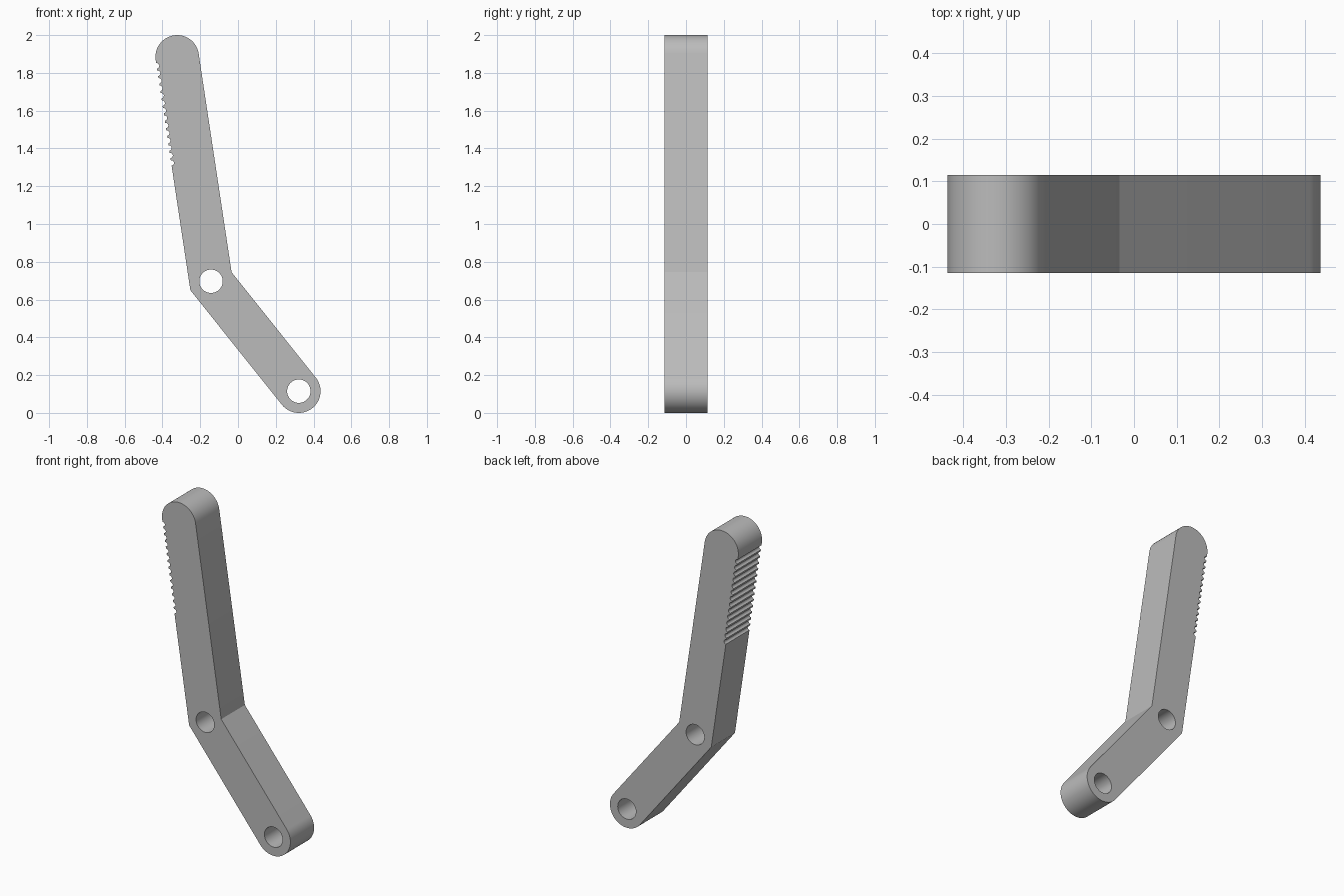
import bpy, bmesh
from math import pi, atan2
from mathutils import Vector, Matrix

cube = bpy.data.objects.get("Cube")
if cube:
    bpy.data.objects.remove(cube, do_unlink=True)

R = 0.115          # half width and half thickness of the arm
HOLE = 0.062
TOP = Vector((-0.322, 1.885))
BEND = Vector((-0.143, 0.697))
FOOT = Vector((0.322, 0.115))
GROOVES, PITCH, GROOVE_R = 14, 0.04, 0.0145


def arc(centre, radius, start, sweep, steps):
    return [centre + Matrix.Rotation(start + sweep * i / steps, 2) @ Vector((radius, 0))
            for i in range(steps + 1)]


def angle(v):
    return atan2(v.y, v.x)


# Directions along both limbs and their outward normals on the -x side
up = (TOP - BEND).normalized()
down = (FOOT - BEND).normalized()
n_up = Vector((-up.y, up.x))
n_down = Vector((down.y, -down.x))
mitre = (n_up + n_down) * R / (1 + n_up.dot(n_down))

# Outline, counter-clockwise: rounded foot, inner bend, rounded tip
outline = arc(FOOT, R, angle(n_down), pi, 32)
outline.append(BEND - mitre)
outline += arc(TOP, R, angle(-n_up), pi, 32)

# Scalloped grip grooves down the outer edge
edge = TOP + n_up * R
for i in range(GROOVES):
    centre = edge - up * (0.031 + i * PITCH)
    outline += arc(centre, GROOVE_R, angle(up), -pi, 8)
outline.append(BEND + mitre)

# Filled flat curve with two holes, extruded to the full thickness
curve = bpy.data.curves.new("lever_profile", "CURVE")
curve.dimensions = "2D"
curve.fill_mode = "BOTH"
curve.extrude = R
for loop in (outline, arc(BEND, HOLE, 0, 2 * pi, 40)[:-1], arc(FOOT, HOLE, 0, 2 * pi, 40)[:-1]):
    spline = curve.splines.new("POLY")
    spline.points.add(len(loop) - 1)
    for point, co in zip(spline.points, loop):
        point.co = (co.x, co.y, 0, 1)
    spline.use_cyclic_u = True

lever = bpy.data.objects.new("lever_arm", curve)
bpy.context.collection.objects.link(lever)
bpy.ops.object.select_all(action="DESELECT")
lever.select_set(True)
bpy.context.view_layer.objects.active = lever
bpy.ops.object.convert(target="MESH")
lever = bpy.context.object
lever.name = "lever_arm"

# Stand upright, weld the caps to the walls
bm = bmesh.new()
bm.from_mesh(lever.data)
bmesh.ops.rotate(bm, verts=bm.verts, matrix=Matrix.Rotation(pi / 2, 3, "X"))
bmesh.ops.remove_doubles(bm, verts=bm.verts, dist=0.0001)
bmesh.ops.recalc_face_normals(bm, faces=bm.faces)
bm.to_mesh(lever.data)
bm.free()
bpy.ops.object.shade_smooth_by_angle(angle=pi / 6)

# Plain grey metal
grey = bpy.data.materials.new("light_grey")
grey.use_nodes = True
grey.diffuse_color = (0.5, 0.5, 0.5, 1)
grey.node_tree.nodes["Principled BSDF"].inputs["Base Color"].default_value = (0.5, 0.5, 0.5, 1)
lever.data.materials.clear()
lever.data.materials.append(grey)
